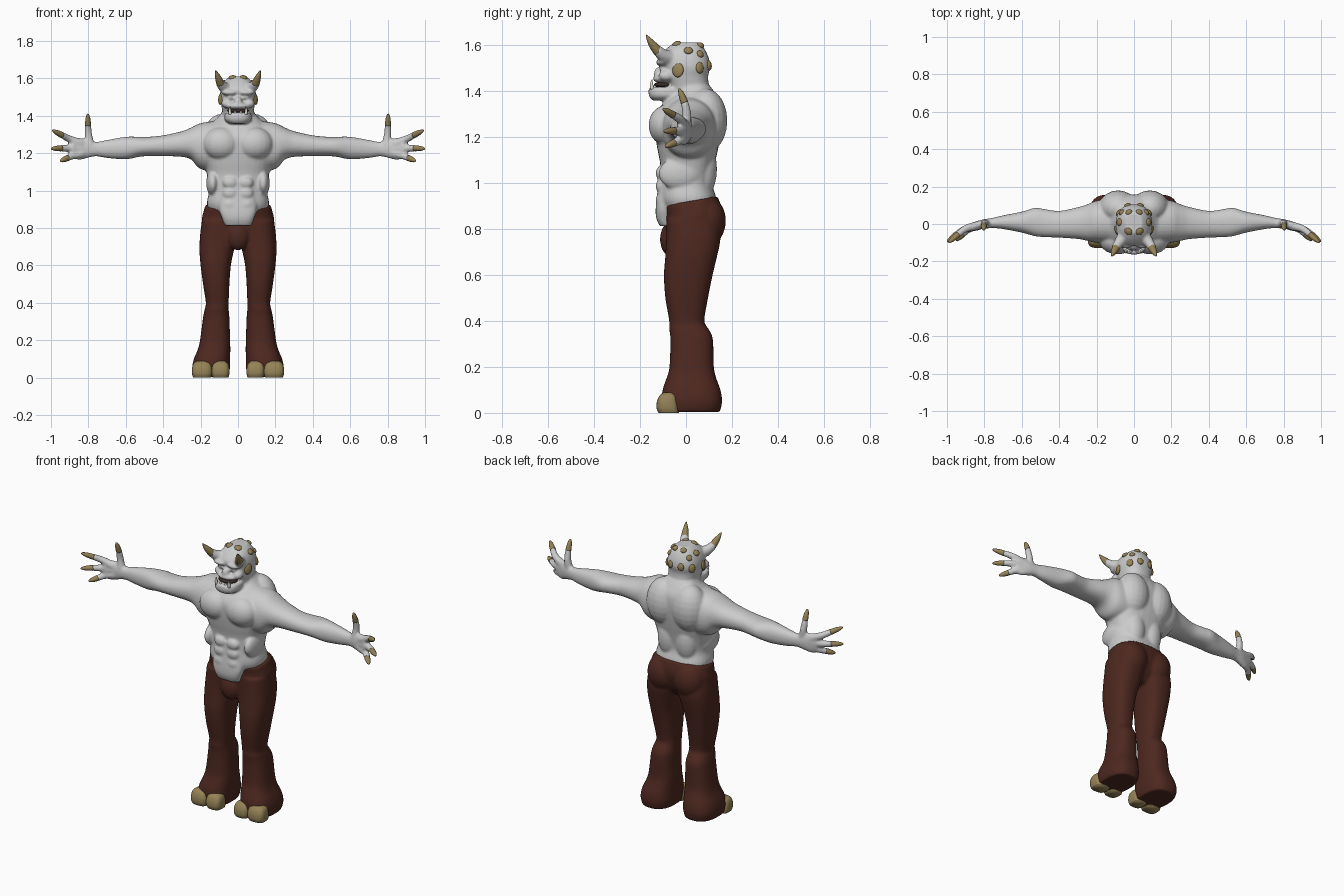
import bpy, bmesh, math
from mathutils import Vector, Matrix


def spline(rows, steps=5):
    """Catmull-Rom through rows of numbers."""
    out, last = [], len(rows) - 1
    for i in range(last):
        p = [rows[max(i - 1, 0)], rows[i], rows[i + 1], rows[min(i + 2, last)]]
        for s in range(steps):
            t = s / steps
            out.append([0.5 * (2 * b + (c - a) * t + (2 * a - 5 * b + 4 * c - d) * t * t
                               + (3 * b - a - 3 * c + d) * t ** 3) for a, b, c, d in zip(*p)])
    return out + [list(rows[-1])]


def skin_rings(bm, rings):
    rings = [[bm.verts.new(p) for p in r] for r in rings]
    n = len(rings[0])
    for a, b in zip(rings, rings[1:]):
        for i in range(n):
            j = (i + 1) % n
            bm.faces.new((a[i], a[j], b[j], b[i]))
    bm.faces.new(rings[0][::-1])
    bm.faces.new(rings[-1])


def loft(bm, rows, axis='z', power=2.4, shear=0.0, n=32):
    """Rows are (position on axis, u min, u max, v min, v max)."""
    rings = []
    for t, u0, u1, v0, v1 in spline(rows):
        ring = []
        for i in range(n):
            a = 2 * math.pi * i / n
            c, s = math.cos(a), math.sin(a)
            u = (u0 + u1) / 2 + (u1 - u0) / 2 * math.copysign(abs(c) ** (2 / power), c)
            v = (v0 + v1) / 2 + (v1 - v0) / 2 * math.copysign(abs(s) ** (2 / power), s)
            ring.append((u, v, t + shear * v) if axis == 'z' else (t, u, v))
        rings.append(ring)
    skin_rings(bm, rings)


def centred(rows):
    return [(z, -w, w, y0, y1) for z, w, y0, y1 in rows]


def tube(bm, rows, n=14):
    """Rows are (x, y, z, radius)."""
    rows = spline(rows)
    pts = [Vector(r[:3]) for r in rows]
    rings = []
    for i, p in enumerate(pts):
        d = pts[min(i + 1, len(pts) - 1)] - pts[max(i - 1, 0)]
        u = d.cross(Vector((0.2, 1, 0.1))).normalized()
        v = d.cross(u).normalized()
        rings.append([p + rows[i][3] * (u * math.cos(2 * math.pi * k / n)
                                        + v * math.sin(2 * math.pi * k / n)) for k in range(n)])
    skin_rings(bm, rings)


def blob(bm, loc, rad, rot=None):
    m = Matrix.Translation(loc) @ (rot or Matrix()) @ Matrix.Diagonal((*rad, 1))
    bmesh.ops.create_uvsphere(bm, u_segments=20, v_segments=12, radius=1, matrix=m)


def mirror(bm):
    new = bmesh.ops.duplicate(bm, geom=bm.verts[:] + bm.edges[:] + bm.faces[:])['geom']
    for v in new:
        if isinstance(v, bmesh.types.BMVert):
            v.co.x *= -1


def finish(name, bm, colour=None, voxel=0, smooth=5):
    bmesh.ops.recalc_face_normals(bm, faces=bm.faces[:])
    me = bpy.data.meshes.new(name)
    bm.to_mesh(me)
    bm.free()
    me.polygons.foreach_set('use_smooth', [True] * len(me.polygons))
    ob = bpy.data.objects.new(name, me)
    bpy.context.collection.objects.link(ob)
    if colour:
        mat = bpy.data.materials.new(name + '_colour')
        mat.diffuse_color = (*colour, 1)
        me.materials.append(mat)
    if voxel:
        r = ob.modifiers.new('Blend', 'REMESH')
        r.mode, r.voxel_size, r.use_smooth_shade = 'VOXEL', voxel, True
        s = ob.modifiers.new('Soften', 'SMOOTH')
        s.factor, s.iterations = 0.5, smooth
    return ob


BROWN, HORN = (0.075, 0.021, 0.014), (0.30, 0.225, 0.095)

# fingers and thumb: base, knuckle, claw start, tip
DIGITS = [
    [(.84, -.01, 1.25), (.90, -.025, 1.275), (.945, -.06, 1.298), (.992, -.10, 1.322)],
    [(.84, -.01, 1.225), (.90, -.025, 1.226), (.95, -.055, 1.226), (.999, -.095, 1.224)],
    [(.83, -.01, 1.20), (.88, -.025, 1.187), (.915, -.055, 1.172), (.95, -.09, 1.157)],
    [(.79, 0, 1.24), (.80, .003, 1.30), (.802, -.008, 1.355), (.803, -.03, 1.41)],
]

# upper body: arms, hands, muscles
bm = bmesh.new()
loft(bm, [(.10, -.11, .14, 1.10, 1.375), (.20, -.10, .125, 1.115, 1.36), (.25, -.09, .105, 1.165, 1.337),
          (.30, -.08, .09, 1.18, 1.317), (.40, -.073, .07, 1.184, 1.295), (.48, -.07, .08, 1.184, 1.287),
          (.53, -.065, .086, 1.18, 1.287), (.60, -.046, .066, 1.167, 1.287), (.70, -.027, .046, 1.174, 1.27),
          (.76, -.022, .032, 1.183, 1.26), (.81, -.027, .024, 1.173, 1.272), (.85, -.032, .012, 1.163, 1.282),
          (.885, -.045, 0, 1.175, 1.27)], 'x', 2.2)
for d in DIGITS:
    tube(bm, [(*p, r) for p, r in zip(d[:3], (.024, .020, .017))])
blob(bm, (.088, -.085, 1.25), (.10, .078, .088))       # chest
blob(bm, (.085, .085, 1.27), (.105, .095, .14))        # upper back
blob(bm, (.06, .07, 1.06), (.07, .065, .13))           # lower back
for z in (.925, .985, 1.042):
    blob(bm, (.042, -.108, z), (.04, .024, .032))      # abdominals
blob(bm, (.135, -.03, 1.04), (.035, .09, .07))         # flank
blob(bm, (.045, -.102, 1.524), (.045, .03, .016))      # brow
blob(bm, (.06, -.085, 1.465), (.03, .035, .025))       # cheek
blob(bm, (.04, -.105, 1.497), (.02, .014, .009))       # eyelid
tube(bm, [(.05, -.06, 1.54, .036), (.08, -.10, 1.555, .028), (.10, -.13, 1.582, .022)])
mirror(bm)

# torso, neck, head, jaw
loft(bm, centred([(.84, .12, -.07, .10), (.92, .165, -.112, .132), (1.0, .155, -.112, .113),
                  (1.08, .165, -.112, .125), (1.15, .185, -.125, .14), (1.22, .205, -.135, .152),
                  (1.29, .20, -.135, .158), (1.345, .16, -.10, .152), (1.39, .11, -.05, .127),
                  (1.42, .085, -.04, .105)]), power=2.5)
loft(bm, centred([(.812, .07, -.115, -.05), (.85, .085, -.13, -.05), (.90, .10, -.131, -.04),
                  (.98, .10, -.122, 0), (1.05, .09, -.118, 0)]), power=3)
loft(bm, centred([(1.32, .11, -.07, .13), (1.40, .085, -.07, .105), (1.46, .09, -.10, .096),
                  (1.50, .097, -.108, .105), (1.54, .092, -.118, .10), (1.58, .075, -.088, .082),
                  (1.61, .045, -.05, .06)]))
loft(bm, centred([(1.357, .045, -.145, -.02), (1.375, .07, -.16, 0), (1.402, .072, -.163, 0),
                  (1.416, .066, -.156, 0)]), power=2.6)
blob(bm, (0, -.092, 1.452), (.07, .052, .022))
blob(bm, (0, -.12, 1.474), (.022, .02, .028))
finish('upper_body', bm, voxel=0.007)

# trousers
bm = bmesh.new()
loft(bm, [(.004, .052, .235, -.10, .148), (.05, .043, .245, -.105, .157), (.10, .042, .236, -.102, .15),
          (.15, .041, .215, -.085, .132), (.20, .042, .203, -.072, .121), (.32, .046, .187, -.068, .117),
          (.365, .05, .178, -.073, .098), (.40, .05, .172, -.073, .08), (.50, .046, .187, -.09, .096),
          (.60, .038, .20, -.096, .116), (.68, .022, .206, -.09, .135), (.76, .006, .203, -.086, .15),
          (.84, .004, .193, -.085, .14)], power=2.5)
blob(bm, (.088, .088, .835), (.095, .086, .11))        # buttock
mirror(bm)
loft(bm, centred([(.70, .08, -.06, .09), (.75, .17, -.082, .13), (.83, .193, -.09, .155),
                  (.88, .185, -.092, .15), (.918, .174, -.10, .137)]), power=2.5, shear=0.17)
blob(bm, (0, -.068, .755), (.06, .045, .075))
finish('trousers', bm, BROWN, voxel=0.008)

# toes
bm = bmesh.new()
for a, b in ((.046, .142), (.138, .246)):
    loft(bm, [(0, a + .006, b - .006, -.12, -.03), (.02, a, b, -.128, -.03), (.05, a, b, -.126, -.035),
              (.075, a + .008, b - .008, -.115, -.04), (.088, a + .025, b - .025, -.098, -.055)], power=3)
mirror(bm)
finish('toes', bm, HORN)

# claws
bm = bmesh.new()
for d in DIGITS:
    k, s, t = (Vector(p) for p in d[1:])
    tube(bm, [(*s.lerp(k, .1), .0165), (*s.lerp(t, .5), .0135), (*s.lerp(t, .9), .007), (*t, .002)])
mirror(bm)
finish('claws', bm, HORN)

# horns
bm = bmesh.new()
tube(bm, [(.094, -.122, 1.572, .022), (.104, -.143, 1.598, .018), (.113, -.160, 1.622, .011),
          (.119, -.173, 1.643, .002)])
mirror(bm)
finish('horns', bm, HORN)

# scales: position and size across and up
bm = bmesh.new()
for loc, w, h in [((.092, -.035, 1.49), .026, .032), ((.082, .06, 1.50), .02, .025),
                  ((.035, .10, 1.51), .018, .022), ((.03, -.04, 1.604), .022, .019),
                  ((.078, .01, 1.575), .02, .018), ((.028, .064, 1.598), .018, .016),
                  ((.065, .062, 1.56), .017, .017)]:
    d = Vector(loc) - Vector((0, 0, loc[2] - .01 if loc[2] < 1.53 else 1.5))
    blob(bm, loc, (w, h, .011), d.to_track_quat('Z', 'Y').to_matrix().to_4x4())
mirror(bm)
finish('head_scales', bm, HORN)

# mouth and tusks
bm = bmesh.new()
blob(bm, (0, -.095, 1.426), (.058, .045, .014))
finish('mouth', bm, (.04, .025, .022))
bm = bmesh.new()
tube(bm, [(.042, -.146, 1.408, .009), (.044, -.15, 1.428, .007), (.042, -.148, 1.448, .002)])
tube(bm, [(.016, -.143, 1.408, .008), (.016, -.145, 1.418, .007), (.016, -.145, 1.424, .004)])
mirror(bm)
finish('tusks', bm, (.75, .73, .66))
